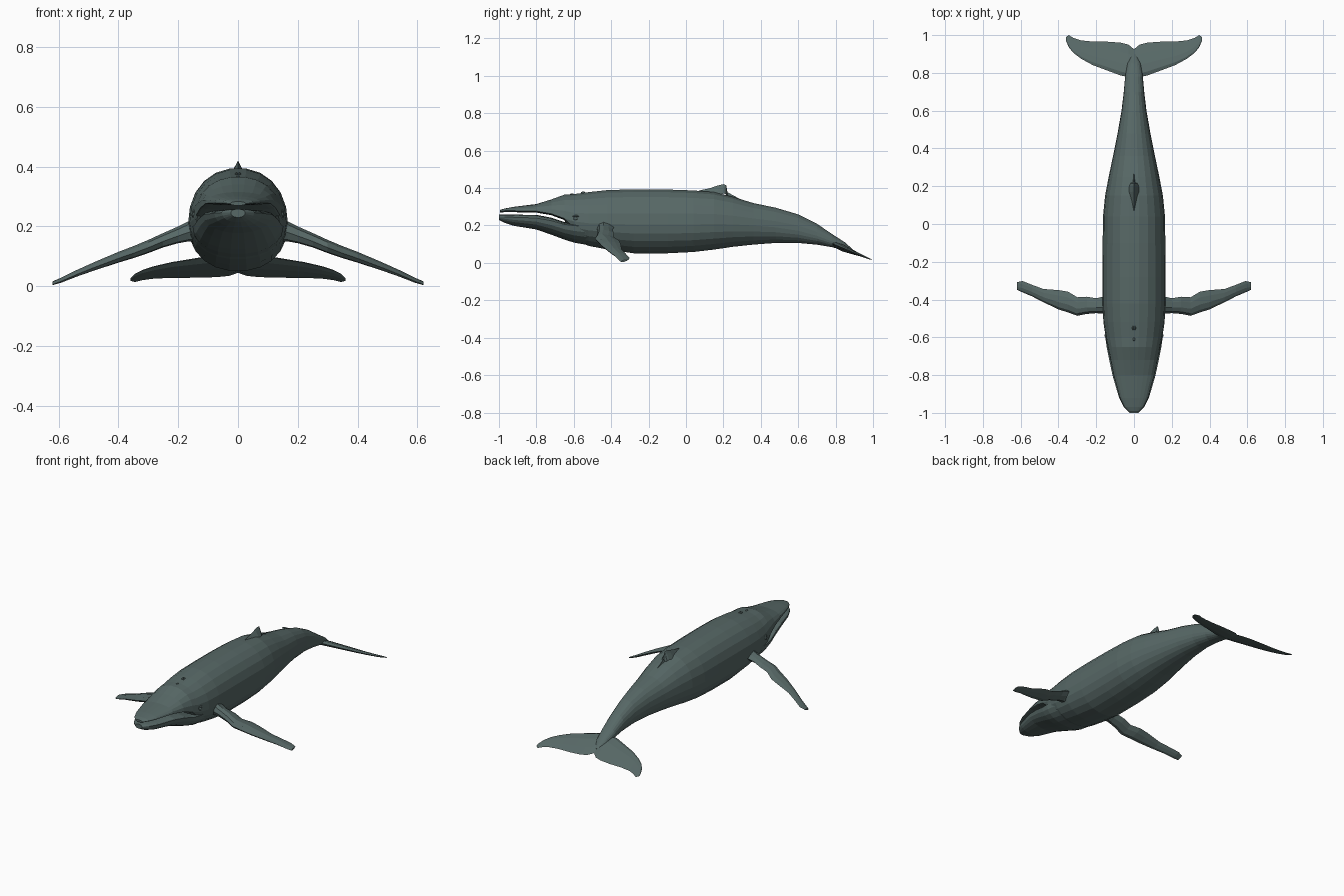
import bpy, bmesh, math
from mathutils import Vector

skin = bpy.data.materials.new("slate_grey_skin")
skin.diffuse_color = (0.095, 0.138, 0.133, 1)


def loft(name, rings, mirror=False, smooth=None):
    """Skin a list of equal-length closed rings and cap both ends."""
    bm = bmesh.new()
    rows = [[bm.verts.new(p) for p in ring] for ring in rings]
    n = len(rows[0])
    for a, b in zip(rows, rows[1:]):
        for i in range(n):
            j = (i + 1) % n
            bm.faces.new((a[i], a[j], b[j], b[i]))
    bm.faces.new(rows[0])
    bm.faces.new(rows[-1])
    bmesh.ops.recalc_face_normals(bm, faces=bm.faces)
    mesh = bpy.data.meshes.new(name)
    bm.to_mesh(mesh)
    bm.free()
    ob = bpy.data.objects.new(name, mesh)
    bpy.context.collection.objects.link(ob)
    mesh.materials.append(skin)
    if mirror:
        ob.modifiers.new("mirror", 'MIRROR')
    if smooth:
        bpy.context.view_layer.objects.active = ob
        ob.select_set(True)
        bpy.ops.object.shade_smooth_by_angle(angle=math.radians(smooth))
        ob.select_set(False)
    return ob


def section(y, w, top, mid, bottom, n=22, power=0.92):
    """Upright cross-section with separate heights above and below its widest line."""
    ring = []
    for i in range(n):
        a = 2 * math.pi * i / n
        c, s = math.cos(a), math.sin(a)
        h = top - mid if s > 0 else mid - bottom
        ring.append(Vector((w * math.copysign(abs(c) ** power, c), y,
                            mid + h * math.copysign(abs(s) ** power, s))))
    return ring


# Upper jaw flowing into the trunk and tail stock: y, half width, top, middle, bottom
body = [
    (-0.995, 0.026, 0.283, 0.276, 0.270),
    (-0.97, 0.050, 0.291, 0.279, 0.271),
    (-0.92, 0.074, 0.300, 0.279, 0.271),
    (-0.80, 0.108, 0.315, 0.277, 0.269),
    (-0.72, 0.125, 0.340, 0.263, 0.255),
    (-0.65, 0.140, 0.366, 0.238, 0.229),
    (-0.60, 0.150, 0.369, 0.222, 0.120),
    (-0.52, 0.162, 0.380, 0.212, 0.090),
    (-0.42, 0.167, 0.391, 0.208, 0.070),
    (-0.28, 0.167, 0.395, 0.206, 0.050),
    (-0.10, 0.166, 0.394, 0.206, 0.050),
    (0.04, 0.164, 0.389, 0.206, 0.057),
    (0.15, 0.153, 0.380, 0.208, 0.070),
    (0.25, 0.134, 0.355, 0.206, 0.085),
    (0.36, 0.111, 0.321, 0.200, 0.097),
    (0.48, 0.087, 0.296, 0.190, 0.106),
    (0.60, 0.066, 0.260, 0.172, 0.106),
    (0.70, 0.054, 0.210, 0.145, 0.097),
    (0.78, 0.047, 0.155, 0.115, 0.084),
    (0.85, 0.036, 0.110, 0.085, 0.065),
    (0.90, 0.012, 0.065, 0.056, 0.048),
]
loft("body", [section(*r) for r in body])

# Lower jaw, slightly wider than the upper one
jaw = [
    (-1.0, 0.024, 0.258, 0.246, 0.230),
    (-0.97, 0.054, 0.258, 0.246, 0.214),
    (-0.92, 0.079, 0.258, 0.244, 0.198),
    (-0.80, 0.114, 0.257, 0.240, 0.178),
    (-0.72, 0.131, 0.242, 0.226, 0.150),
    (-0.65, 0.145, 0.218, 0.206, 0.124),
    (-0.60, 0.152, 0.212, 0.200, 0.108),
    (-0.50, 0.150, 0.205, 0.190, 0.090),
]
loft("lower_jaw", [section(*r) for r in jaw])


def blade_ring(x, front, back, z_front, z_back, thick):
    """Tapered fin section across x: full near the leading edge, thin behind."""
    pts = [(0, 0), (0.12, 0.75), (0.38, 1), (0.72, 0.6),
           (1, 0.0), (0.72, -0.6), (0.38, -1), (0.12, -0.75)]
    return [Vector((x, front + (back - front) * t,
                    z_front + (z_back - z_front) * t + thick * k)) for t, k in pts]


# Long side flippers with a lumpy leading edge: x, front y, back y, z, half thickness
flipper = [
    (0.11, -0.49, -0.36, 0.195, 0.045),
    (0.165, -0.475, -0.385, 0.185, 0.034),
    (0.20, -0.472, -0.393, 0.173, 0.028),
    (0.25, -0.476, -0.385, 0.155, 0.024),
    (0.30, -0.486, -0.388, 0.134, 0.022),
    (0.35, -0.468, -0.358, 0.115, 0.020),
    (0.40, -0.452, -0.350, 0.098, 0.018),
    (0.48, -0.414, -0.344, 0.068, 0.014),
    (0.54, -0.383, -0.322, 0.044, 0.011),
    (0.59, -0.362, -0.302, 0.022, 0.008),
    (0.62, -0.348, -0.308, 0.011, 0.005),
]
loft("flippers", [blade_ring(x, f, b, z - 0.005, z + 0.005, t)
                  for x, f, b, z, t in flipper], mirror=True)

# Tail flukes sloping down to the rear: x, front y, back y, half thickness
fluke = [
    (0.0, 0.775, 0.925, 0.020),
    (0.03, 0.778, 0.950, 0.019),
    (0.07, 0.786, 0.960, 0.017),
    (0.14, 0.812, 0.965, 0.014),
    (0.22, 0.842, 0.966, 0.011),
    (0.28, 0.875, 0.972, 0.009),
    (0.32, 0.905, 0.985, 0.007),
    (0.345, 0.935, 1.0, 0.005),
    (0.36, 0.970, 0.990, 0.002),
]


def slope(y):
    return 0.014 + 0.41 * (1 - y)


loft("flukes", [blade_ring(x, f, b, slope(f), slope(b), t)
                for x, f, b, t in fluke], mirror=True)

# Small hooked dorsal fin: y, top, half width
dorsal = [(0.07, 0.387, 0.030), (0.13, 0.400, 0.034), (0.17, 0.414, 0.032),
          (0.203, 0.421, 0.024), (0.215, 0.415, 0.018), (0.222, 0.378, 0.016),
          (0.26, 0.357, 0.012), (0.31, 0.330, 0.008)]
loft("dorsal_fin", [[Vector((-w, y, top - 0.05)), Vector((-0.3 * w, y, top - 0.015)),
                     Vector((0, y, top)), Vector((0.3 * w, y, top - 0.015)),
                     Vector((w, y, top - 0.05))] for y, top, w in dorsal])


def ball(name, loc, scale):
    bpy.ops.mesh.primitive_uv_sphere_add(segments=10, ring_count=6, location=loc)
    ob = bpy.context.object
    ob.name = name
    ob.scale = scale
    ob.data.materials.append(skin)


# Eyes with a lid fold, and blowhole bumps
for side, tag in ((1, "right"), (-1, "left")):
    ball("eye_" + tag, (side * 0.147, -0.59, 0.238), (0.009, 0.013, 0.010))
    ball("eyelid_" + tag, (side * 0.144, -0.585, 0.250), (0.009, 0.024, 0.006))
    ball("blowhole_" + tag, (side * 0.005, -0.55, 0.375), (0.005, 0.012, 0.007))
ball("rostrum_bump", (0, -0.61, 0.366), (0.006, 0.010, 0.006))
